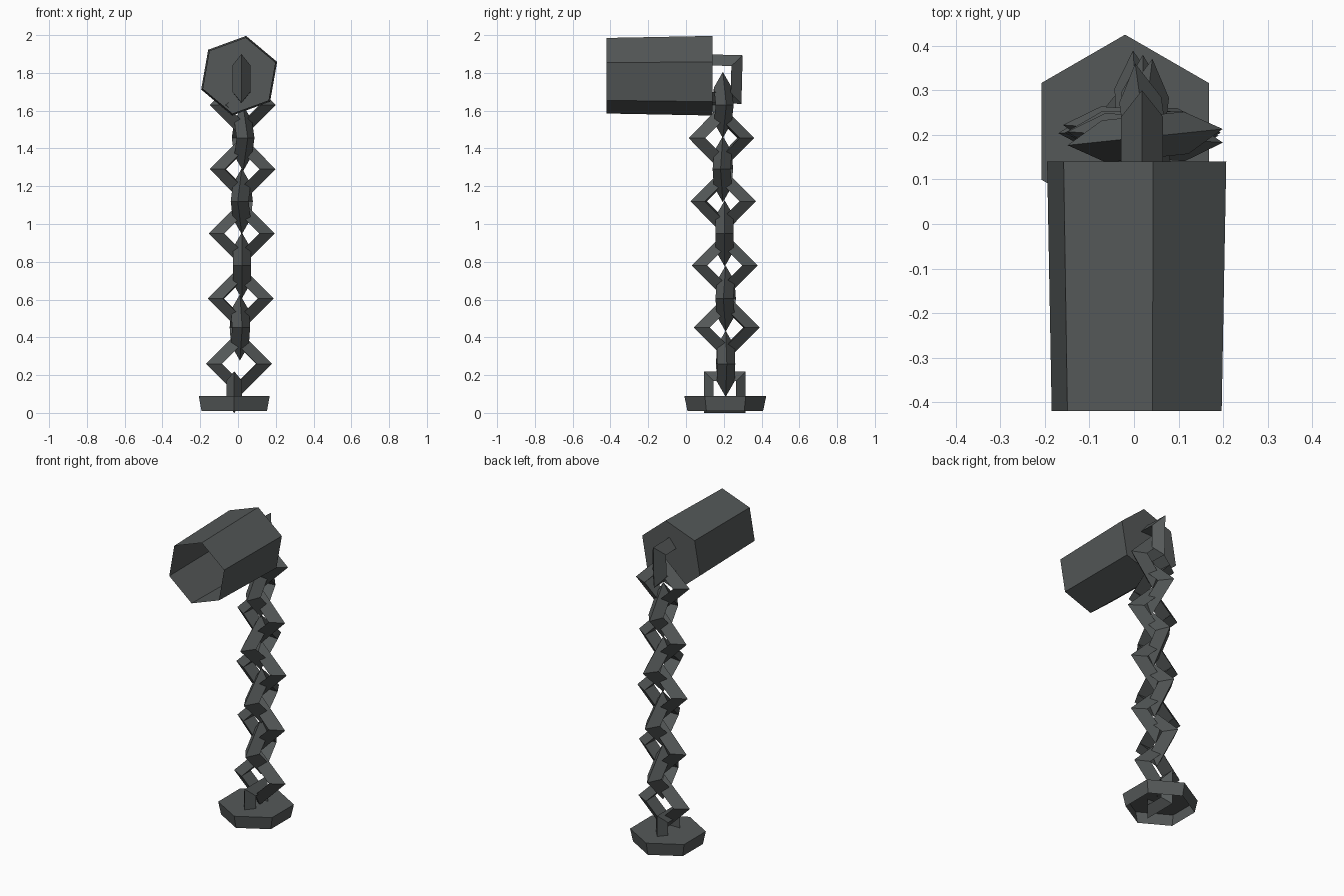
import bpy, bmesh, math
from math import sin, cos, radians, pi
from mathutils import Matrix, Vector

if "Cube" in bpy.data.objects:
    bpy.data.objects.remove(bpy.data.objects["Cube"])

iron = bpy.data.materials.new("dark iron")
iron.diffuse_color = (0.09, 0.099, 0.099, 1)
iron.use_nodes = True
iron.node_tree.nodes["Principled BSDF"].inputs["Base Color"].default_value = iron.diffuse_color


def make_object(name, bm, matrix):
    bmesh.ops.recalc_face_normals(bm, faces=bm.faces)
    bm.transform(matrix)
    me = bpy.data.meshes.new(name)
    bm.to_mesh(me)
    bm.free()
    me.materials.append(iron)
    ob = bpy.data.objects.new(name, me)
    bpy.context.collection.objects.link(ob)
    return ob


def link(name, centre, yaw, outer=0.175, thick=0.055, spin=0, roll=0):
    """Four-cornered ring in the XZ plane with a three-sided bar, ridge outward."""
    bm = bmesh.new()
    r = outer - thick
    rings = []
    for i in range(4):
        a = i * pi / 2 + radians(spin)
        ring = []
        for j in range(3):
            b = j * 2 * pi / 3
            d = r + thick * cos(b)
            ring.append(bm.verts.new((d * cos(a), thick * sin(b), d * sin(a))))
        rings.append(ring)
    for i in range(4):
        p, q = rings[i], rings[(i + 1) % 4]
        for j in range(3):
            k = (j + 1) % 3
            bm.faces.new((p[j], q[j], q[k], p[k]))
    m = (Matrix.Translation(centre) @ Matrix.Rotation(radians(yaw), 4, 'Z')
         @ Matrix.Rotation(radians(roll), 4, 'X'))
    return make_object(name, bm, m)


def cup(name, r_open, r_cap, depth, start_angle, matrix):
    """Thin six-sided cup: open at local z = 0, capped at local z = depth."""
    bm = bmesh.new()
    loops = []
    for r, z in ((r_open, 0), (r_cap, depth)):
        angles = [radians(start_angle + 60 * i) for i in range(6)]
        loops.append([bm.verts.new((r * cos(a), r * sin(a), z)) for a in angles])
    lo, hi = loops
    for i in range(6):
        k = (i + 1) % 6
        bm.faces.new((lo[i], lo[k], hi[k], hi[i]))
    bm.faces.new(hi)
    return make_object(name, bm, matrix)


# Ground anchor plate with its loop
cup("anchor_plate", 0.20, 0.217, 0.08, 30, Matrix.Translation((-0.02, 0.208, 0.01)))
link("anchor_loop", (-0.02, 0.206, 0.11), 90, outer=0.156, thick=0.048, spin=45)

# Chain: crosswise links (seen open from the front)
for i, (x, y, z, yaw) in enumerate([(0.005, 0.21, 0.26, 2), (0.015, 0.21, 0.605, -4),
                                    (0.02, 0.205, 0.95, 0), (0.025, 0.195, 1.29, -4),
                                    (0.025, 0.195, 1.63, 6)]):
    link(f"cross_link_{i + 1}", (x, y, z), yaw)

# Chain: lengthwise links (seen open from the side)
for i, (x, y, z, yaw) in enumerate([(0.01, 0.215, 0.452, 94), (0.02, 0.205, 0.78, 90),
                                    (0.02, 0.197, 1.12, 83), (0.027, 0.187, 1.455, 98)]):
    link(f"long_link_{i + 1}", (x, y, z), yaw)

# Cuff: open towards the front, capped at the back, with its loop
front_facing = Matrix.Translation((0.006, -0.42, 1.785)) @ Matrix.Rotation(-pi / 2, 4, 'X')
cup("cuff", 0.203, 0.214, 0.56, -80, front_facing)
link("cuff_loop", (0.018, 0.168, 1.768), 90, outer=0.182, thick=0.055, spin=43.5, roll=0)
